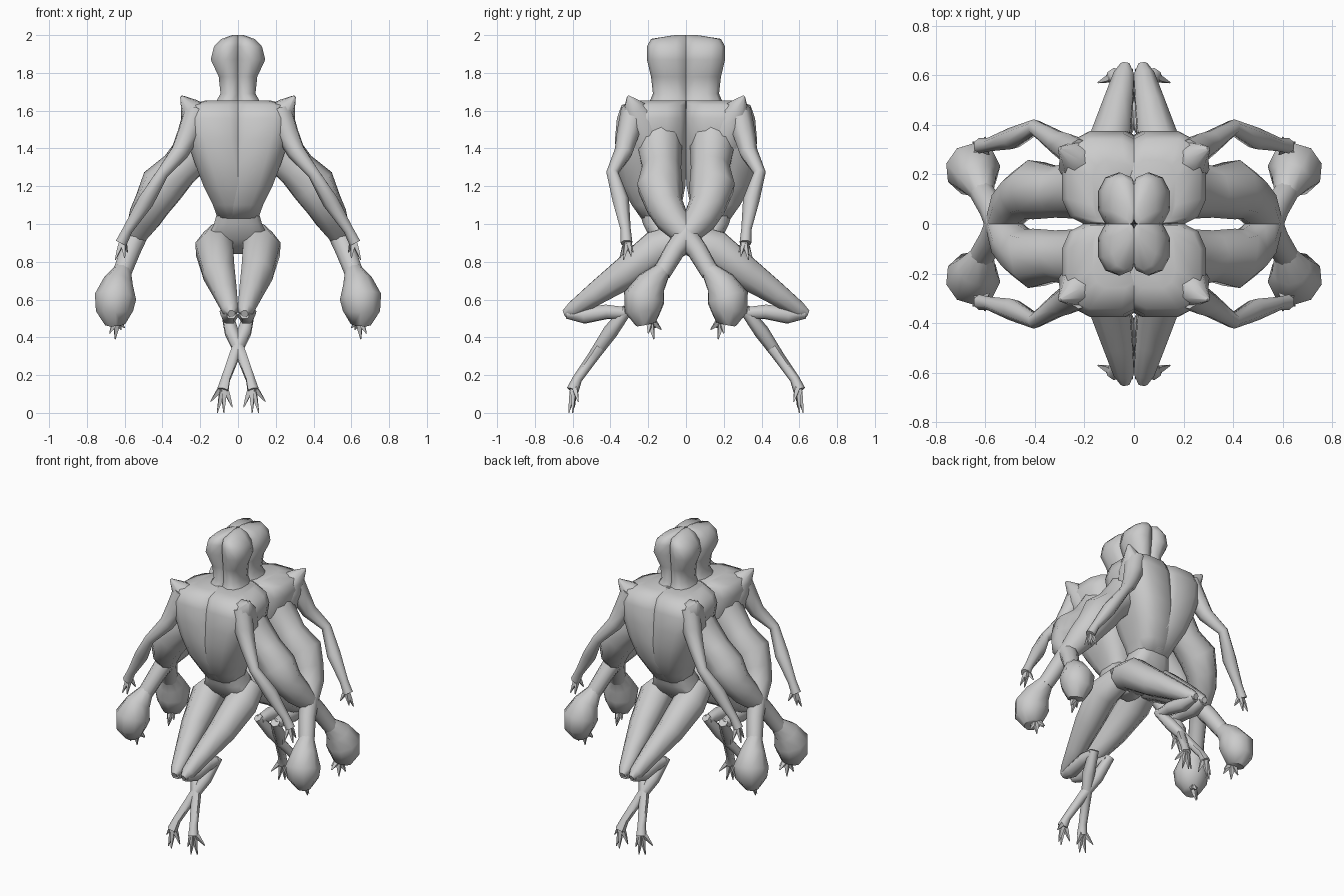
import bpy
import math
from mathutils import Vector


def finish(name, verts, faces, axes):
    me = bpy.data.meshes.new(name)
    me.from_pydata(verts, [], faces)
    me.shade_smooth()
    me.set_sharp_from_angle(angle=math.radians(60))
    ob = bpy.data.objects.new(name, me)
    bpy.context.collection.objects.link(ob)
    mod = ob.modifiers.new("mirror", 'MIRROR')
    mod.use_axis = (axes[0], axes[1], False)
    mod.use_mirror_merge = False
    return ob


def skin(name, rings, axes):
    """Join equal-sized vertex rings into a closed body."""
    n = len(rings[0])
    verts = [v for r in rings for v in r]
    faces = [list(range(n))[::-1], list(range(len(verts) - n, len(verts)))]
    for i in range(len(rings) - 1):
        for j in range(n):
            k = (j + 1) % n
            faces.append([i * n + j, i * n + k, (i + 1) * n + k, (i + 1) * n + j])
    return finish(name, verts, faces, axes)


def stack(name, levels, axes, n=12, power=0.6):
    """Horizontal rounded sections: z, x min, x max, y min, y max."""
    def se(v):
        return math.copysign(abs(v) ** power, v)
    rings = []
    for z, x0, x1, y0, y1 in levels:
        angles = [2 * math.pi * (j + 0.5) / n for j in range(n)]
        rings.append([((x0 + x1) / 2 + (x1 - x0) / 2 * se(math.cos(a)),
                       (y0 + y1) / 2 + (y1 - y0) / 2 * se(math.sin(a)), z) for a in angles])
    return skin(name, rings, axes)


def limb(name, path, n=7):
    """Tapered tube along (x, y, z, radius) points, repeated in four quadrants."""
    pts = [Vector(p[:3]) for p in path]
    rings, side = [], Vector((0.83, 0.55, 0.1))
    for i, p in enumerate(pts):
        t = (pts[min(i + 1, len(pts) - 1)] - pts[max(i - 1, 0)]).normalized()
        u = (side - t * side.dot(t)).normalized()
        v = t.cross(u)
        side = u
        rings.append([tuple(p + path[i][3] * (u * math.cos(2 * math.pi * j / n)
                      + v * math.sin(2 * math.pi * j / n))) for j in range(n)])
    return skin(name, rings, (True, True))


def digits(name, root, tips, r):
    for i, tip in enumerate(tips):
        mid = [(a + b) / 2 for a, b in zip(root, tip)]
        limb(f"{name}_{i + 1}", [(*root, r), (*mid, r * 0.75), (*tip, 0.003)], 4)


# Head made of four bulging lobes on narrow necks
stack("head_lobe", [(1.55, -0.05, 0.19, -0.05, 0.26), (1.63, -0.03, 0.13, -0.03, 0.2),
                    (1.69, -0.02, 0.095, -0.02, 0.175), (1.78, -0.02, 0.105, -0.02, 0.185),
                    (1.87, -0.02, 0.148, -0.02, 0.207), (1.94, -0.02, 0.13, -0.02, 0.207),
                    (1.98, -0.015, 0.09, -0.015, 0.185), (2.0, 0.0, 0.03, 0.0, 0.06)],
      (True, True), 10, 0.9)

# Four chest lobes narrowing to the bellies
stack("torso_lobe", [(1.655, -0.02, 0.17, 0.0, 0.26), (1.63, -0.04, 0.27, 0.0, 0.345),
                     (1.56, -0.06, 0.295, -0.01, 0.37), (1.45, -0.06, 0.275, -0.01, 0.38),
                     (1.33, -0.07, 0.235, -0.01, 0.375), (1.2, -0.08, 0.185, 0.0, 0.345),
                     (1.1, -0.09, 0.135, 0.02, 0.29), (1.03, -0.09, 0.11, 0.03, 0.24)],
      (True, True), 12, 0.65)
stack("pelvis", [(1.07, -0.11, 0.11, 0.03, 0.25), (1.0, -0.13, 0.13, -0.01, 0.23),
                 (0.92, -0.17, 0.17, -0.01, 0.19), (0.84, -0.05, 0.05, -0.01, 0.1)], (False, True))

# Pointed shoulders
limb("shoulder", [(0.17, 0.21, 1.46, 0.12), (0.215, 0.25, 1.56, 0.1), (0.255, 0.28, 1.62, 0.055),
                  (0.3, 0.305, 1.675, 0.008)], 8)

# Slim arms and hands
limb("arm", [(0.22, 0.275, 1.6, 0.07), (0.262, 0.305, 1.48, 0.062), (0.31, 0.33, 1.38, 0.05),
             (0.4, 0.39, 1.27, 0.033), (0.49, 0.345, 1.12, 0.045), (0.585, 0.32, 0.97, 0.028),
             (0.62, 0.315, 0.9, 0.032)])
digits("finger", (0.61, 0.31, 0.92), [(0.6, 0.35, 0.82), (0.65, 0.33, 0.81),
                                     (0.645, 0.29, 0.83), (0.585, 0.28, 0.85)], 0.018)

# Folded legs, crossing at the shins
limb("thigh", [(0.1, 0.02, 0.92, 0.09), (0.125, 0.15, 0.87, 0.107), (0.1, 0.32, 0.74, 0.09),
               (0.065, 0.48, 0.63, 0.065), (0.04, 0.6, 0.545, 0.045), (0.035, 0.645, 0.525, 0.02)], 8)
limb("shin", [(0.035, 0.63, 0.525, 0.03), (0.045, 0.54, 0.515, 0.048), (0.055, 0.42, 0.535, 0.043),
              (0.06, 0.32, 0.53, 0.033)], 6)
limb("lower_leg", [(0.065, 0.31, 0.55, 0.03), (0.035, 0.4, 0.43, 0.04), (-0.02, 0.49, 0.3, 0.03),
                   (-0.065, 0.575, 0.18, 0.026), (-0.08, 0.6, 0.12, 0.033)], 6)
digits("toe", (-0.075, 0.595, 0.15), [(-0.03, 0.59, 0.03), (-0.075, 0.62, 0.0),
                                     (-0.11, 0.6, 0.0), (-0.145, 0.57, 0.06)], 0.02)

# Side bodies: slim upper part, bulge, pinch together, then split to clubbed limbs
limb("side_body", [(0.14, 0.14, 1.52, 0.12), (0.21, 0.14, 1.4, 0.12), (0.31, 0.13, 1.29, 0.105),
                   (0.4, 0.14, 1.2, 0.122), (0.455, 0.115, 1.1, 0.1), (0.495, 0.075, 1.03, 0.09),
                   (0.54, 0.0, 0.94, 0.062), (0.57, -0.06, 0.86, 0.055),
                   (0.615, -0.13, 0.74, 0.05)], 9)
limb("club", [(0.61, -0.12, 0.76, 0.045), (0.635, -0.18, 0.69, 0.08), (0.65, -0.22, 0.61, 0.112),
              (0.655, -0.225, 0.54, 0.1), (0.65, -0.21, 0.47, 0.055)], 9)
digits("club_finger", (0.64, -0.19, 0.5), [(0.6, -0.16, 0.45), (0.62, -0.13, 0.44),
                                          (0.65, -0.17, 0.39), (0.68, -0.2, 0.42)], 0.022)
